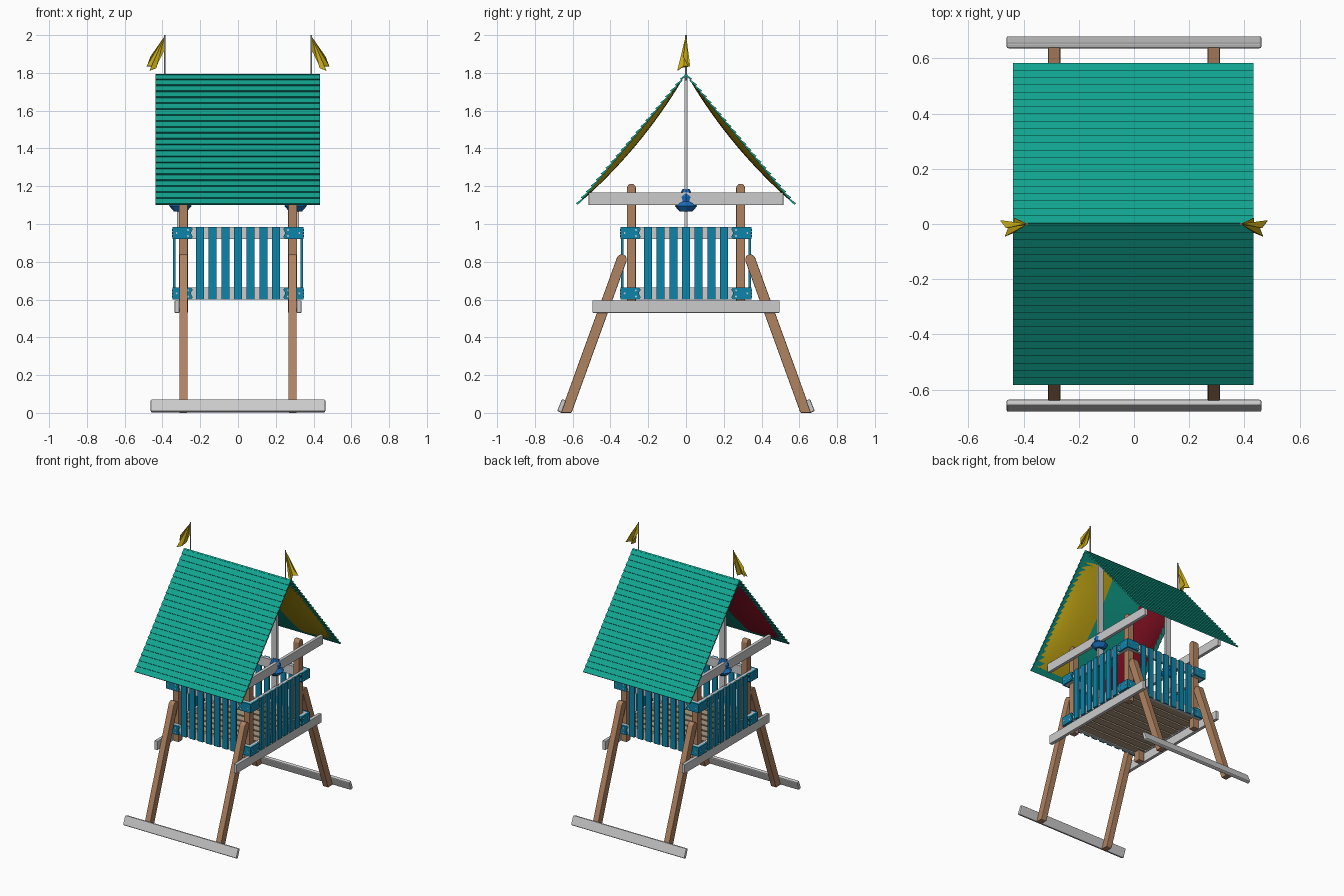
import bpy, bmesh, math
from mathutils import Matrix, Vector

if "Cube" in bpy.data.objects:
    bpy.data.objects.remove(bpy.data.objects["Cube"])

def mat(name, r, g, b):
    m = bpy.data.materials.new(name)
    m.diffuse_color = (r, g, b, 1)
    m.use_nodes = True
    m.node_tree.nodes["Principled BSDF"].inputs["Base Color"].default_value = m.diffuse_color
    return m

TEAL = mat("roof teal", .006, .37, .28)
CYAN = mat("fence blue", .004, .23, .40)
BLUE = mat("lantern blue", .01, .15, .50)
YELLOW = mat("yellow", .60, .42, .008)
RED = mat("red", .42, .010, .030)
WOOD = mat("brown wood", .43, .225, .12)
WHITE = mat("white paint", .60, .60, .60)
FLOOR = mat("pale wood", .42, .32, .21)

def finish(name, bm, mats, bevel=0):
    bmesh.ops.recalc_face_normals(bm, faces=bm.faces)
    me = bpy.data.meshes.new(name)
    bm.to_mesh(me)
    bm.free()
    for m in mats:
        me.materials.append(m)
    ob = bpy.data.objects.new(name, me)
    bpy.context.collection.objects.link(ob)
    if bevel:
        b = ob.modifiers.new("bevel", 'BEVEL')
        b.width, b.segments, b.limit_method = bevel, 2, 'ANGLE'
    return ob

def prism(bm, pts, axis, lo, hi):
    """Extrude a 2D outline along an axis; x: pts=(y,z), y: (x,z), z: (x,y)."""
    def at(p, d):
        return {'x': (d, p[0], p[1]), 'y': (p[0], d, p[1]), 'z': (p[0], p[1], d)}[axis]
    a = [bm.verts.new(at(p, lo)) for p in pts]
    b = [bm.verts.new(at(p, hi)) for p in pts]
    n = len(pts)
    bm.faces.new(a)
    bm.faces.new(b[::-1])
    for i in range(n):
        bm.faces.new((a[i], a[(i + 1) % n], b[(i + 1) % n], b[i]))

def box(bm, x0, x1, y0, y1, z0, z1):
    prism(bm, [(y0, z0), (y1, z0), (y1, z1), (y0, z1)], 'x', x0, x1)

SIDES = (-1, 1)

# Upright corner posts with rounded tops
r = .0235
for sx in SIDES:
    for sy in SIDES:
        bm = bmesh.new()
        pts = [(sy * .289 - r, .53), (sy * .289 + r, .53)]
        pts += [(sy * .289 + r * math.cos(a), 1.19 + r * math.sin(a))
                for a in [math.pi * i / 6 for i in range(7)]]
        prism(bm, pts, 'x', sx * .289 - r, sx * .289 + r)
        finish("corner_post", bm, [WOOD], .004)

        # Splayed leg, cut flat on the ground
        bm = bmesh.new()
        t0 = math.atan2(.83, .30) - math.pi / 2
        pts = [(-.664, 0), (-.606, 0)]
        pts += [(-.340 + .027 * math.cos(t0 + math.pi * i / 6),
                 .813 + .027 * math.sin(t0 + math.pi * i / 6)) for i in range(7)]
        prism(bm, [(-sy * y, z) for y, z in pts], 'x', sx * .289 - .022, sx * .289 + .022)
        finish("splayed_leg", bm, [WOOD], .004)

# Ground bars across the feet
for sy in SIDES:
    bm = bmesh.new()
    pts = [(.682, .010), (.658, 0), (.634, .066), (.657, .073)]
    prism(bm, [(sy * y, z) for y, z in pts], 'x', -.462, .462)
    finish("ground_bar", bm, [WHITE], .007)

# Side beams, upper roof beams and king posts
for sx in SIDES:
    x0, x1 = sorted((sx * .311, sx * .335))
    for nm, hy, z0, z1 in (("floor_beam", .495, .53, .595), ("roof_beam", .515, 1.10, 1.167)):
        bm = bmesh.new()
        box(bm, x0, x1, -hy, hy, z0, z1)
        finish(nm, bm, [WHITE], .002)
    bm = bmesh.new()
    box(bm, sx * .30 - .022, sx * .30 + .022, -.009, .009, .95, 1.785)
    finish("king_post", bm, [WHITE])

# Floor planks
bm = bmesh.new()
for i in range(9):
    y = -.28 + i * .07
    box(bm, -.311, .311, y - .028, y + .028, .605, .628)
finish("floor_planks", bm, [FLOOR])

# Fence panels on all four sides: rails, slats, corner brackets, screws
for k in range(4):
    rot = Matrix.Rotation(k * math.pi / 2, 3, 'Z')
    rails, slats, brackets, screws = (bmesh.new() for _ in range(4))
    for z0 in (.60, .92):
        z1 = z0 + .065
        box(rails, -.332, .332, -.332, -.312, z0, z1)
        for s in SIDES:
            zm = (z0 + z1) / 2
            pts = [(.346, z0), (.346, z1), (.25, z1), (.240, z1 - .012), (.246, zm + .01),
                   (.250, zm), (.246, zm - .01), (.240, z0 + .012), (.25, z0)]
            prism(brackets, [(s * x, z) for x, z in pts], 'y', -.346, -.332)
            for x, dz in ((.265, .016), (.265, -.016), (.325, 0)):
                prism(screws, [(s * x + .005 * math.cos(a), zm + dz + .005 * math.sin(a))
                               for a in [math.pi * i / 4 for i in range(8)]], 'y', -.349, -.345)
    for i in range(-3, 4):
        box(slats, i * .0672 - .021, i * .0672 + .021, -.344, -.332, .60, .985)
    for nm, bm, m in (("fence_rails", rails, WHITE), ("fence_slats", slats, CYAN),
                      ("corner_brackets", brackets, CYAN), ("bracket_screws", screws, WHITE)):
        bmesh.ops.rotate(bm, verts=bm.verts, cent=(0, 0, 0), matrix=rot)
        finish(nm, bm, [m])

# Roof: overlapping boards on each slope, with a sagging striped lining below
N, A, B = 22, Vector((0, 1.795)), Vector((.577, 1.104))
down = (B - A).normalized()
out = Vector((-down.y, down.x))
L = (B - A).length

def slope(s, n, sy):
    p = A + down * s + out * n
    return (sy * p.x, p.y)

for sy in SIDES:
    bm = bmesh.new()
    step = L / N
    for i in range(N):
        s0, s1 = i * step - .002, (i + 1) * step
        prism(bm, [slope(s, n, sy) for s, n in
                   ((s0, -.002), (s1, .008), (s1, -.004), (s0, -.009))], 'x', -.438, .433)
    finish("roof_boards", bm, [TEAL])

    bm = bmesh.new()
    nx, ns = 24, 16
    grid = []
    for i in range(nx + 1):
        x = -.42 + .84 * i / nx
        row = []
        for j in range(ns + 1):
            u = j / ns
            sag = .036 * math.sin(math.pi * u) ** .8 * (1 - abs(x / .42) ** 4)
            y, z = slope(.03 + u * (L - .04), -.003 - sag, sy)
            row.append(bm.verts.new((x, y, z)))
        grid.append(row)
    for i in range(nx):
        for j in range(ns):
            f = bm.faces.new((grid[i][j], grid[i + 1][j], grid[i + 1][j + 1], grid[i][j + 1]))
            f.material_index = i * 3 // nx
            f.smooth = True
    finish("roof_lining", bm, [RED, TEAL, YELLOW])

# Hanging lanterns, flag poles and drooping flags at both gables
for sx in SIDES:
    bm = bmesh.new()
    prof = [(.018, 1.185), (.040, 1.145), (.037, 1.118), (.060, 1.096), (.034, 1.066)]
    rings = [[bm.verts.new((sx * .305 + q * math.cos(math.pi * i / 4), q * math.sin(math.pi * i / 4), z))
              for i in range(8)] for q, z in prof]
    for a, b in zip(rings, rings[1:]):
        for i in range(8):
            bm.faces.new((a[i], a[(i + 1) % 8], b[(i + 1) % 8], b[i]))
    bm.faces.new(rings[0])
    bm.faces.new(rings[-1])
    finish("lantern", bm, [BLUE])

    bm = bmesh.new()
    prism(bm, [(sx * .388 + .004 * math.cos(a), .004 * math.sin(a))
               for a in [math.pi * i / 4 for i in range(8)]], 'z', 1.76, 2.0)
    finish("flag_pole", bm, [WHITE])

    bm = bmesh.new()
    top = bm.verts.new((sx * .388, 0, 1.995))
    hem = [(.075, -.015, 1.885), (.095, .012, 1.835), (.066, -.012, 1.835), (.080, -.045, 1.812),
           (.045, -.030, 1.825), (.045, .022, 1.835), (0, 0, 1.925)]
    vs = [bm.verts.new((sx * (.388 + dx), y, z)) for dx, y, z in hem]
    for a, b in zip(vs, vs[1:]):
        bm.faces.new((top, a, b))
    flag = finish("flag", bm, [YELLOW])
    sol = flag.modifiers.new("thickness", 'SOLIDIFY')
    sol.thickness, sol.offset = .003, 0
